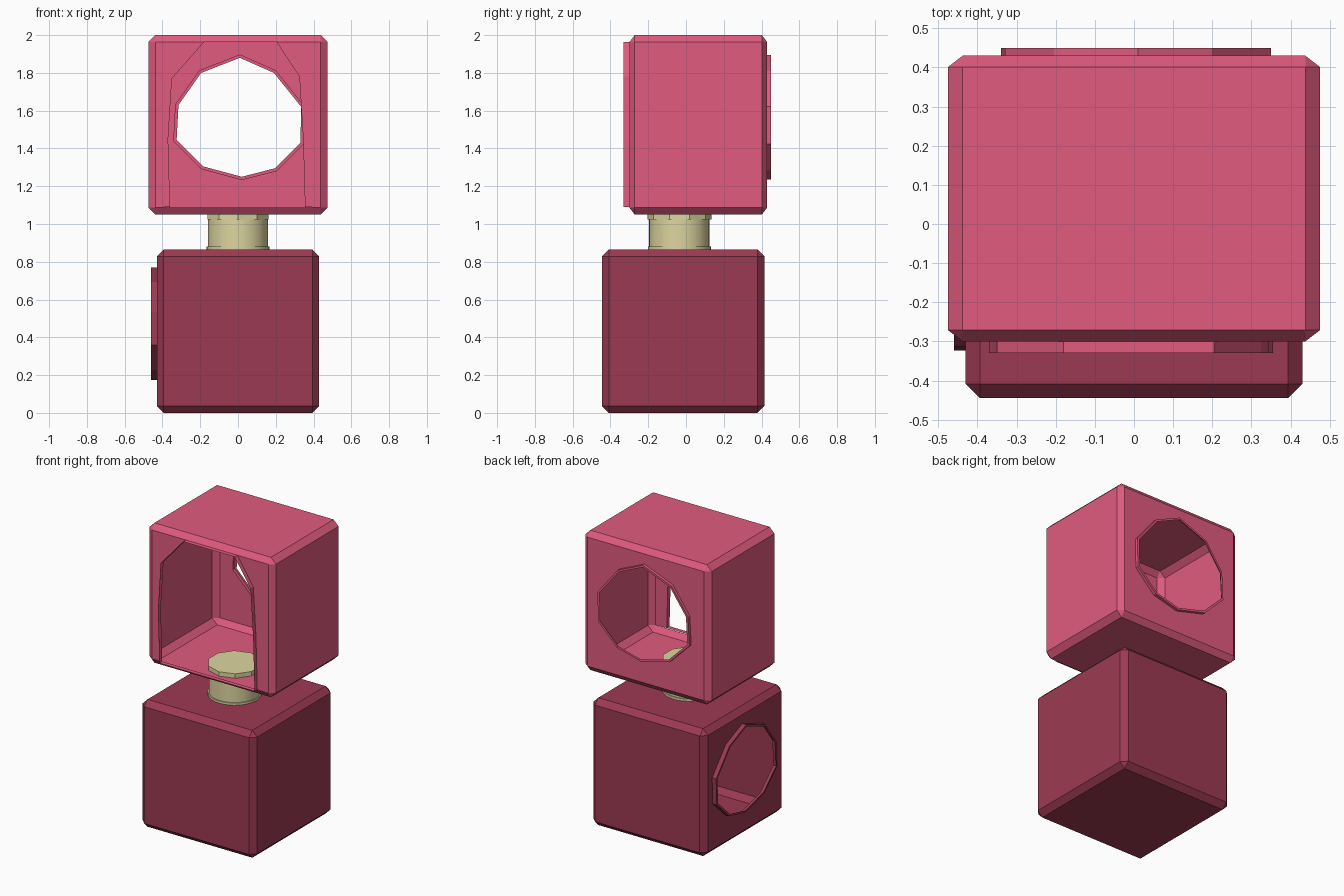
import bpy, bmesh, math
from mathutils import Vector

if "Cube" in bpy.data.objects:
    bpy.data.objects.remove(bpy.data.objects["Cube"])


def material(name, rgb):
    m = bpy.data.materials.new(name)
    m.diffuse_color = (*rgb, 1)
    m.use_nodes = True
    m.node_tree.nodes["Principled BSDF"].inputs["Base Color"].default_value = m.diffuse_color
    return m


PINK = material("pink", (0.75, 0.105, 0.21))
DARK = material("dark_pink", (0.335, 0.042, 0.085))
CREAM = material("cream", (0.73, 0.67, 0.35))

# Hand-cut ten-sided hole, relative to its centre
HOLE = [(0.01, 0.315), (0.19, 0.235), (0.335, 0.055), (0.33, -0.135), (0.195, -0.27),
        (0.02, -0.315), (-0.185, -0.26), (-0.325, -0.12), (-0.315, 0.065), (-0.195, 0.235)]
# Arched front doorway, bottom left over the top to bottom right
ARCH = [(-0.36, 1.09), (-0.37, 1.45), (-0.35, 1.77), (-0.18, 1.963),
        (0.205, 1.963), (0.325, 1.78), (0.345, 1.45), (0.355, 1.09)]


def finish(bm, name, mat):
    mesh = bpy.data.meshes.new(name)
    bm.to_mesh(mesh)
    bm.free()
    ob = bpy.data.objects.new(name, mesh)
    bpy.context.collection.objects.link(ob)
    mesh.materials.append(mat)
    return ob


def shell(lo, hi, chamfer):
    """Thin hollow box with chamfered edges."""
    lo, hi = Vector(lo), Vector(hi)
    bm = bmesh.new()
    bmesh.ops.create_cube(bm, size=1)
    bmesh.ops.bevel(bm, geom=bm.verts[:] + bm.edges[:], offset=chamfer,
                    segments=1, profile=0.5, affect='EDGES')
    bmesh.ops.scale(bm, vec=hi - lo, verts=bm.verts)
    bmesh.ops.translate(bm, vec=(lo + hi) / 2, verts=bm.verts)
    return bm


def side(bm, direction):
    return max(bm.faces, key=lambda f: f.normal.dot(Vector(direction)))


def bridge(bm, a, b):
    for i in range(len(a)):
        j = (i + 1) % len(a)
        bm.faces.new((a[i], a[j], b[j], b[i]))


def rimmed_hole(bm, direction, place, scale, depth, lip):
    """Cut the hole through one side and add a raised lip around it."""
    bm.normal_update()
    face = side(bm, direction)
    outer_edges = face.edges[:]
    bmesh.ops.delete(bm, geom=[face], context='FACES_ONLY')

    def loop(k, d):
        return [bm.verts.new(place(u * scale[0] * k, v * scale[1] * k, d)) for u, v in HOLE]
    base, top, inner = loop(lip, 0), loop(lip, depth), loop(1, depth)
    n = len(base)
    ring = [bm.edges.new((base[i], base[(i + 1) % n])) for i in range(n)]
    bmesh.ops.triangle_fill(bm, edges=outer_edges + ring, use_beauty=True,
                            normal=Vector(direction))
    bridge(bm, base, top)
    bridge(bm, top, inner)


# Upper box, round hole at the back
bm = shell((-0.475, -0.30, 1.05), (0.475, 0.43, 2.0), 0.039)
rimmed_hole(bm, (0, 1, 0), lambda u, v, d: (u, 0.43 + d, 1.565 + v), (1, 1), 0.02, 1.047)

# Upper box, arched doorway at the front with a projecting rim
bm.normal_update()
front = side(bm, (0, -1, 0))
x1 = max(v.co.x for v in front.verts)
z0, z1 = (f(v.co.z for v in front.verts) for f in (min, max))
bmesh.ops.delete(bm, geom=[front], context='FACES_ONLY')
arch = [(x, min(max(z, z0), z1)) for x, z in ARCH]
near = [bm.verts.new((x, -0.30, z)) for x, z in arch]
far = [bm.verts.new((x, -0.33, z)) for x, z in arch]
bridge(bm, near, far)
for half, s in ((near[:4], -1), (near[4:][::-1], 1)):
    for i in range(3):
        a, b = half[i], half[i + 1]
        za = z0 if i == 0 else a.co.z
        zb = z1 if i == 2 else b.co.z
        quad = [a, b, bm.verts.new((s * x1, -0.30, zb)), bm.verts.new((s * x1, -0.30, za))]
        bm.faces.new(quad if s > 0 else quad[::-1])
bmesh.ops.remove_doubles(bm, verts=bm.verts, dist=0.0005)
finish(bm, "upper_box", PINK)

# Lower box, round hole on the left side
bm = shell((-0.43, -0.445, 0.0), (0.43, 0.415, 0.865), 0.042)
rimmed_hole(bm, (-1, 0, 0), lambda u, v, d: (-0.43 - d, u, 0.472 + v),
            (0.95, 0.9), 0.03, 1.047)
finish(bm, "lower_box", DARK)

# Neck between the boxes: smooth post, round collar below, faceted collar above
for name, r, za, zb, sides in (("neck_post", 0.16, 0.84, 1.06, 32),
                               ("lower_collar", 0.167, 0.84, 0.88, 32),
                               ("upper_collar", 0.17, 1.025, 1.08, 10)):
    bpy.ops.mesh.primitive_cylinder_add(vertices=sides, radius=r, depth=zb - za,
                                        location=(0, -0.035, (za + zb) / 2))
    ob = bpy.context.object
    ob.name = name
    ob.data.materials.append(CREAM)
    if sides > 12:
        bpy.ops.object.shade_smooth_by_angle(angle=math.radians(30))
